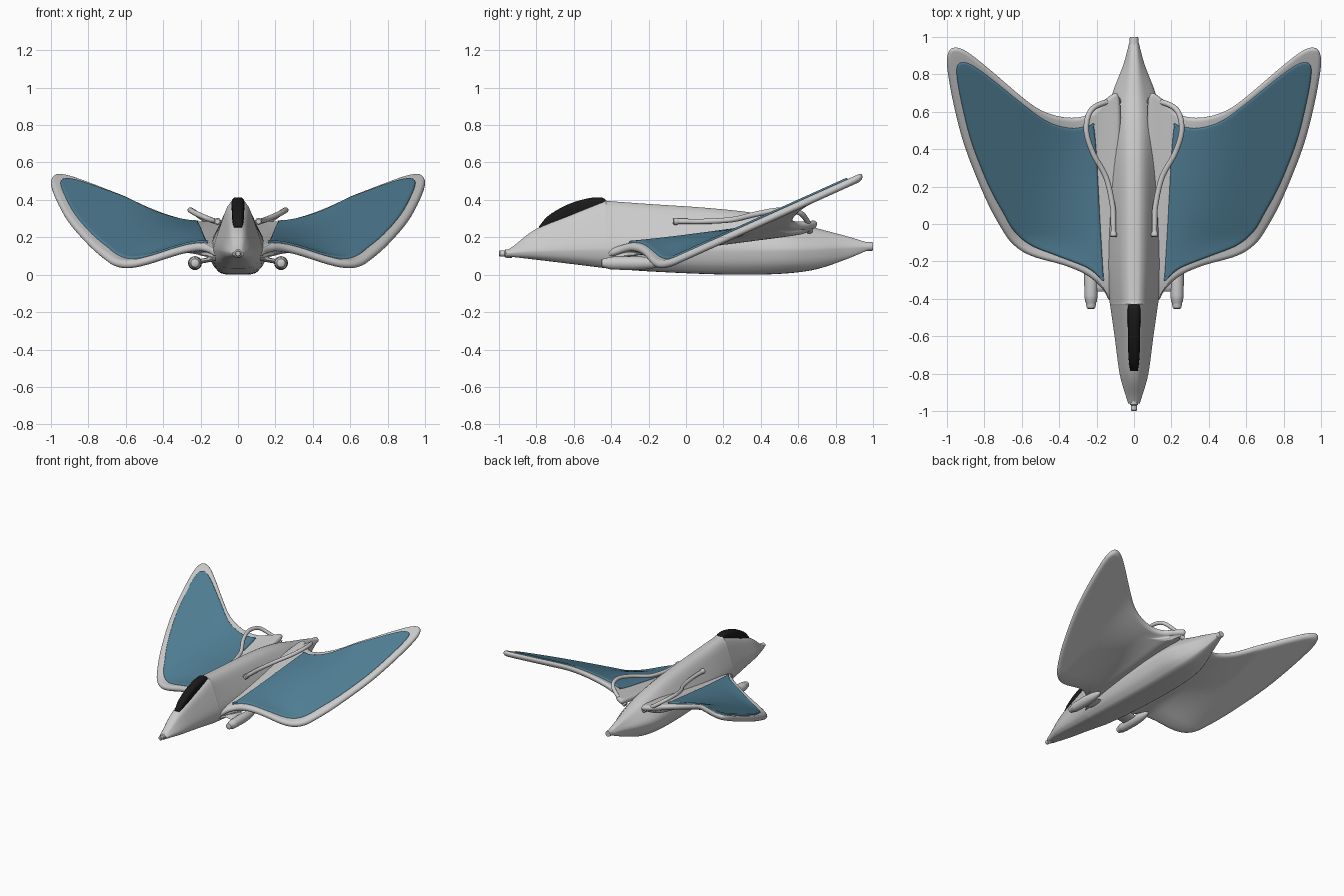
import bpy, bmesh, math
from mathutils import Vector

if "Cube" in bpy.data.objects:
    bpy.data.objects.remove(bpy.data.objects["Cube"])


def finish(name, bm, color=None, mirror=False, angle=35):
    bmesh.ops.recalc_face_normals(bm, faces=bm.faces)
    me = bpy.data.meshes.new(name)
    bm.to_mesh(me)
    bm.free()
    ob = bpy.data.objects.new(name, me)
    bpy.context.collection.objects.link(ob)
    if color:
        mat = bpy.data.materials.new(name + "_color")
        mat.diffuse_color = (*color, 1)
        mat.use_nodes = True
        mat.node_tree.nodes["Principled BSDF"].inputs["Base Color"].default_value = mat.diffuse_color
        me.materials.append(mat)
    if mirror:
        ob.modifiers.new("Mirror", 'MIRROR')
    bpy.ops.object.select_all(action='DESELECT')
    ob.select_set(True)
    bpy.context.view_layer.objects.active = ob
    bpy.ops.object.shade_smooth_by_angle(angle=math.radians(angle))
    return ob


def spline(pts, steps, closed=False):
    """Catmull-Rom through points of any dimension."""
    P = [Vector(p) for p in pts]
    n = len(P)
    pick = (lambda i: P[i % n]) if closed else (lambda i: P[max(0, min(n - 1, i))])
    out = []
    for i in range(n if closed else n - 1):
        a, b, c, d = (pick(i + k) for k in (-1, 0, 1, 2))
        for s in range(steps):
            t = s / steps
            out.append(0.5 * (2 * b + (c - a) * t + (2 * a - 5 * b + 4 * c - d) * t * t
                              + (3 * b - a - 3 * c + d) * t ** 3))
    return out if closed else out + [P[-1]]


def skin(bm, rings, caps=True):
    rows = [[bm.verts.new(p) for p in r] for r in rings]
    n = len(rows[0])
    for a, b in zip(rows, rows[1:]):
        for i in range(n):
            bm.faces.new((a[i], a[(i + 1) % n], b[(i + 1) % n], b[i]))
    if caps:
        bm.faces.new(rows[0])
        bm.faces.new(rows[-1])


def lathe(name, profile, x, z, mirror=False):
    """Turned part along y from (y, radius) pairs."""
    bm = bmesh.new()
    skin(bm, [[(x + r * math.cos(k * math.tau / 24), y, z + r * math.sin(k * math.tau / 24))
               for k in range(24)] for y, r in profile])
    return finish(name, bm, mirror=mirror)


def soften(poly, passes=2, q=0.17):
    for _ in range(passes):
        poly = [p for a, b in zip(poly, poly[1:] + poly[:1])
                for p in (a.lerp(b, q), a.lerp(b, 1 - q))]
    return poly


# Fuselage: y, top half width, top z, side half width, side z, belly half width, belly z
stations = [(-.96, .014, .128, .032, .115, .02, .098), (-.92, .022, .155, .045, .12, .028, .094),
            (-.8, .034, .245, .08, .13, .045, .08), (-.6, .042, .33, .108, .14, .06, .056),
            (-.44, .047, .394, .132, .145, .075, .036), (-.41, .048, .393, .136, .145, .077, .033),
            (-.2, .05, .378, .152, .15, .085, .018), (.1, .05, .358, .16, .15, .09, .004),
            (.35, .048, .332, .165, .15, .09, 0), (.55, .045, .292, .16, .15, .085, .008),
            (.7, .035, .248, .12, .15, .07, .03), (.85, .024, .208, .06, .15, .04, .08),
            (.97, .015, .172, .026, .15, .018, .13)]
bm = bmesh.new()
rings = []
for y, tw, zt, hw, zs, bw, zb in [(s[0],) + s[1:] for s in
                                  [tuple(v) for v in spline(stations, 5)]]:
    half = [(tw, zt), (hw, zs), (hw * .85, zb + (zs - zb) * .38), (bw, zb)]
    poly = half + [(-x, z) for x, z in reversed(half)]
    rings.append([(p.x, y, p.y) for p in soften([Vector(p) for p in poly])])
skin(bm, rings)
finish("fuselage", bm)

# Nose probe and tail nozzle
lathe("nose_probe", [(-1, .012), (-.995, .016), (-.97, .016), (-.965, .022), (-.93, .024)], 0, .113)
lathe("tail_nozzle", [(.95, .025), (.985, .024), (1, .022)], 0, .151)

# Canopy: y, base z, top z, half width
bm = bmesh.new()
rings = []
for y, zb, zt, w in spline([(-.785, .235, .258, .02), (-.74, .25, .312, .027), (-.66, .28, .362, .032),
                            (-.58, .31, .394, .033), (-.5, .33, .412, .034), (-.445, .345, .411, .033),
                            (-.425, .36, .394, .028)], 4):
    poly = [Vector(p) for p in ((w, zb), (w, zt), (-w, zt), (-w, zb))]
    rings.append([(p.x, y, p.y) for p in soften(poly, 2, .2)])
skin(bm, rings)
finish("canopy", bm, (.01, .01, .01))


# Wing mid surface: nearly level at the root, blending to a steep slope outboard
def wing_z(x, y):
    u = max(0, min(1, (x - .13) / .5))
    w = u * u * (3 - 2 * u)
    outer = .1 + .45 * y + 2 * max(0, -.05 - y) ** 2
    root = .15 + .12 * (y + .3) - .2 * max(0, -.3 - y)
    return root * (1 - w) + outer * w


def slab(name, outline, low, high, fairing=0, color=None):
    """Round-edged sheet following the wing surface between two offsets."""
    loop = spline([(*p, 0) for p in outline], 6, True)
    n = len(loop)
    mid, half = (low + high) / 2, (high - low) / 2
    center = Vector((.5, .2, 0))

    def inset(d):
        res = []
        for i, p in enumerate(loop):
            t = (loop[(i + 1) % n] - loop[i - 1]).normalized()
            res.append(p + Vector((-t.y, t.x, 0)) * d)
        return res

    def side(sign):
        rows = []
        for k in range(1, 6):
            a = k / 5 * math.pi / 2
            rows.append([(p.x, p.y, wing_z(p.x, p.y) + mid + sign * half * math.sin(a))
                         for p in inset(half * (1 - math.cos(a)))])
        base = inset(half)
        for k in range(1, 20):
            s = 1 - k / 20
            row = []
            for b in base:
                p = center + (b - center) * s
                z = wing_z(p.x, p.y) + mid + sign * half
                if sign < 0:
                    z -= fairing * max(0, (.34 - p.x) / .2) ** 2 * min(1, (1 - s) * 4)
                row.append((p.x, p.y, z))
            rows.append(row)
        return rows

    edge = [(p.x, p.y, wing_z(p.x, p.y) + mid) for p in loop]
    bm = bmesh.new()
    skin(bm, list(reversed(side(1))) + [edge] + side(-1))
    return finish(name, bm, color, True, 50)


# Wings with round grey rims
slab("wings", [(.08, -.42), (.13, -.41), (.17, -.345), (.25, -.275), (.37, -.222), (.55, -.17),
               (.65, -.105), (.72, -.005), (.8, .15), (.9, .4), (.96, .62), (.998, .83), (.993, .915),
               (.96, .943), (.9, .925), (.8, .85), (.6, .68), (.5, .61), (.4, .575), (.3, .57),
               (.22, .6), (.15, .67), (.08, .68), (.07, .4), (.07, 0)], -.022, .022, .05)

# Blue upper wing panels
slab("wing_panels", [(.162, -.3), (.175, -.295), (.25, -.235), (.4, -.175), (.55, -.115), (.64, -.04),
                     (.7, .06), (.78, .21), (.87, .44), (.925, .66), (.948, .8), (.938, .855),
                     (.89, .86), (.8, .805), (.6, .645), (.5, .57), (.42, .53), (.32, .512),
                     (.23, .53), (.215, .525), (.2, .37), (.18, 0), (.165, -.25)],
     .008, .032, color=(.08, .21, .30))

# Curved pipes over the wing roots
path = spline([(.11, -.07, .285), (.11, .0, .285), (.115, .1, .285), (.15, .25, .295), (.22, .38, .325),
               (.255, .5, .345), (.235, .6, .335), (.17, .645, .29), (.08, .66, .235)], 8)
bm = bmesh.new()
rings = []
last = len(path) - 1
for i, p in enumerate(path):
    t = (path[min(i + 1, last)] - path[max(i - 1, 0)]).normalized()
    u = t.cross(Vector((0, 0, 1))).normalized()
    v = u.cross(t)
    r = .013 if i == 0 else .019 if i < 4 or i > last - 4 else .0145
    rings.append([p + (u * math.cos(k * math.tau / 14) + v * math.sin(k * math.tau / 14)) * r
                  for k in range(14)])
skin(bm, rings)
finish("pipes", bm, mirror=True)

# Pods under the wings, with short mounting struts
lathe("pods", [(-.455, .012), (-.45, .022), (-.43, .027), (-.42, .028), (-.415, .032), (-.38, .035),
               (-.28, .037), (-.2, .032), (-.14, .02), (-.11, .006)], .23, .062, True)
bm = bmesh.new()
skin(bm, [[(x, -.29 + .07 * math.cos(k * math.tau / 16), z + .013 * math.sin(k * math.tau / 16))
           for k in range(16)] for x, z in ((.1, .09), (.23, .066))])
finish("pod_struts", bm, mirror=True)
